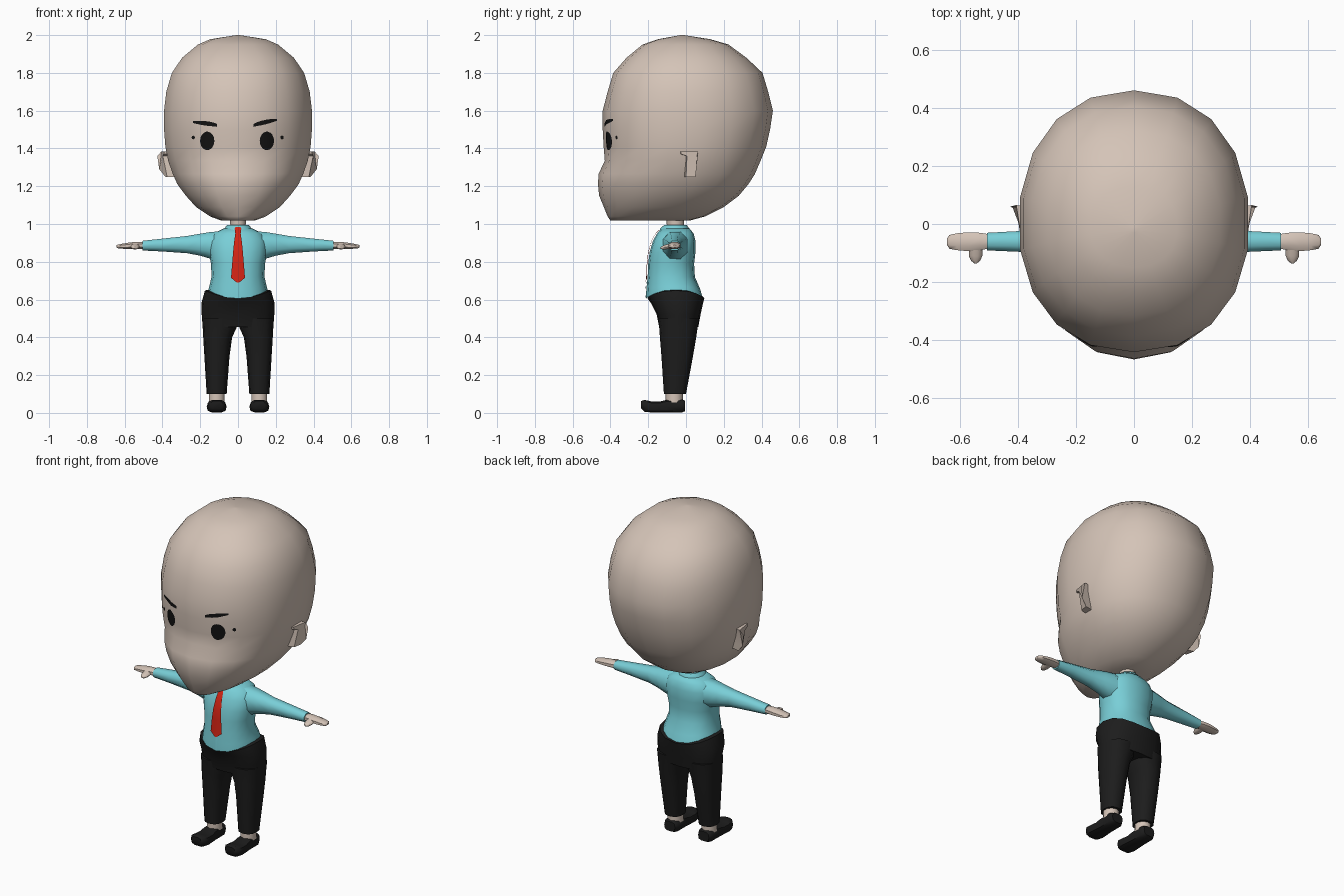
import bpy, bmesh, math
from mathutils import Vector
from mathutils.bvhtree import BVHTree


def material(name, rgb):
    m = bpy.data.materials.new(name)
    m.diffuse_color = (*rgb, 1)
    return m


SKIN = material("skin", (0.66, 0.55, 0.475))
SHIRT = material("shirt_blue", (0.19, 0.62, 0.68))
TIE = material("tie_red", (0.65, 0.018, 0.007))
CLOTH = material("trouser_black", (0.012, 0.012, 0.012))
INK = material("face_black", (0.006, 0.006, 0.006))


def finish(name, bm, mat, angle=50, fix=True):
    if fix:
        bmesh.ops.recalc_face_normals(bm, faces=bm.faces)
    me = bpy.data.meshes.new(name)
    bm.to_mesh(me)
    bm.free()
    for p in me.polygons:
        p.use_smooth = True
    me.set_sharp_from_angle(angle=math.radians(angle))
    me.materials.append(mat)
    ob = bpy.data.objects.new(name, me)
    bpy.context.collection.objects.link(ob)
    return ob


def loft(name, rings, mat, angle=50):
    """Skin a stack of equal rings and cap both ends."""
    bm = bmesh.new()
    vs = [[bm.verts.new(p) for p in r] for r in rings]
    n = len(vs[0])
    for a, b in zip(vs, vs[1:]):
        for i in range(n):
            j = (i + 1) % n
            bm.faces.new((a[i], a[j], b[j], b[i]))
    bm.faces.new(vs[0])
    bm.faces.new(vs[-1])
    return finish(name, bm, mat, angle)


def oval(n, power=2.0, phase=0.0):
    """Unit superellipse, starting at -y."""
    out = []
    for i in range(n):
        a = 2 * math.pi * (i + phase) / n
        s, c = math.sin(a), -math.cos(a)
        out.append((math.copysign(abs(s) ** (2 / power), s),
                    math.copysign(abs(c) ** (2 / power), c)))
    return out


def level(z, x0, x1, y0, y1, n, power=2.0, lift=0.0, yc=None):
    """Horizontal ring; lift raises its sides."""
    xc, hw = (x0 + x1) / 2, (x1 - x0) / 2
    yc = (y0 + y1) / 2 if yc is None else yc
    return [(xc + u * hw, yc + v * (y1 - yc if v > 0 else yc - y0), z + lift * u * u)
            for u, v in oval(n, power)]


# Head: z, half width, front, back, widest y
head_rows = [
    (1.018, 0.09, -0.40, 0.02, -0.22), (1.04, 0.15, -0.415, 0.10, -0.16),
    (1.09, 0.225, -0.435, 0.20, -0.10), (1.15, 0.28, -0.46, 0.28, -0.06),
    (1.21, 0.325, -0.466, 0.33, -0.03), (1.265, 0.35, -0.463, 0.365, -0.02),
    (1.335, 0.375, -0.43, 0.395, -0.01), (1.41, 0.39, -0.436, 0.425, -0.01),
    (1.50, 0.397, -0.441, 0.445, 0.0), (1.60, 0.397, -0.441, 0.46, 0.0),
    (1.70, 0.385, -0.415, 0.435, 0.0), (1.80, 0.355, -0.385, 0.405, 0.0),
    (1.88, 0.30, -0.315, 0.32, 0.0), (1.95, 0.215, -0.23, 0.225, 0.0),
    (1.978, 0.15, -0.15, 0.13, -0.01), (2.0, 0.01, -0.03, -0.01, -0.02)]
head = loft("head", [level(z, -w, w, f, b, 18, 2.2, 0, c)
                     for z, w, f, b, c in head_rows], SKIN, 70)

# Shirt body
torso_rows = [
    (0.605, 0.157, -0.212, 0.09, 0.045), (0.655, 0.152, -0.21, 0.075, 0.015),
    (0.72, 0.14, -0.203, 0.047, 0), (0.79, 0.143, -0.2, 0.043, 0),
    (0.85, 0.155, -0.193, 0.05, 0), (0.91, 0.155, -0.175, 0.05, 0),
    (0.95, 0.13, -0.153, 0.04, 0), (0.975, 0.08, -0.13, 0.02, 0)]
torso = loft("shirt_body", [level(z, -w, w, f, b, 16, 2.3, k)
                            for z, w, f, b, k in torso_rows], SHIRT, 60)

# Collar and neck
loft("collar", [level(0.962, -0.08, 0.08, -0.142, 0.02, 12),
                level(0.978, -0.072, 0.072, -0.135, 0.016, 12),
                level(0.995, -0.056, 0.056, -0.115, 0.004, 12)], SHIRT, 35)
loft("neck", [level(0.96, -0.042, 0.042, -0.1, -0.01, 10),
              level(1.06, -0.045, 0.045, -0.105, -0.01, 10)], SKIN)

# Trousers: hip block, then one tube per leg
hip_rows = [
    (0.455, 0.187, -0.142, 0.065, 0), (0.52, 0.192, -0.155, 0.077, 0),
    (0.58, 0.194, -0.185, 0.09, 0), (0.608, 0.175, -0.205, 0.097, 0.04),
    (0.613, 0.15, -0.19, 0.08, 0.04)]
loft("trouser_hips", [level(z, -w, w, f, b, 16, 2.4, k)
                      for z, w, f, b, k in hip_rows], CLOTH, 60)

leg_rows = [
    (0.50, 0.0, 0.189, -0.148, 0.07), (0.455, 0.006, 0.187, -0.142, 0.062),
    (0.40, 0.031, 0.184, -0.138, 0.054), (0.30, 0.045, 0.178, -0.13, 0.037),
    (0.10, 0.06, 0.166, -0.117, 0.0)]
# Shoe sections from heel to toe: y, half width, bottom, top
shoe_rows = [
    (-0.005, 0.036, 0.008, 0.066), (-0.025, 0.046, 0.0, 0.073),
    (-0.105, 0.046, 0.0, 0.07), (-0.14, 0.049, 0.002, 0.06),
    (-0.185, 0.053, 0.002, 0.062), (-0.22, 0.047, 0.004, 0.07),
    (-0.237, 0.032, 0.022, 0.064)]
# Sleeve and hand sections: x, bottom, top, front, back
sleeve_rows = [
    (0.09, 0.80, 0.968, -0.13, 0.02), (0.15, 0.812, 0.962, -0.125, 0.01),
    (0.20, 0.828, 0.953, -0.115, 0.0), (0.27, 0.842, 0.94, -0.105, -0.015),
    (0.40, 0.852, 0.925, -0.098, -0.022), (0.505, 0.858, 0.913, -0.093, -0.028)]
hand_rows = [
    (0.49, 0.866, 0.905, -0.085, -0.035), (0.53, 0.866, 0.907, -0.092, -0.028),
    (0.57, 0.866, 0.904, -0.096, -0.026), (0.61, 0.868, 0.897, -0.092, -0.03),
    (0.635, 0.871, 0.892, -0.087, -0.036), (0.643, 0.876, 0.888, -0.074, -0.048)]
# Thumb sections: y, half width, bottom, top
thumb_rows = [(-0.075, 0.024, 0.868, 0.9), (-0.11, 0.023, 0.865, 0.89),
              (-0.126, 0.016, 0.865, 0.884), (-0.136, 0.004, 0.869, 0.878)]
# Ear outline (y, z) and its flare in x
ear_outline = [(-0.028, 1.385, 0.39), (0.065, 1.385, 0.405), (0.06, 1.36, 0.427),
               (0.055, 1.29, 0.417), (0.05, 1.25, 0.385), (0.0, 1.25, 0.375),
               (0.005, 1.36, 0.398), (-0.025, 1.37, 0.393)]


def span_x(rows, s):
    return [[(s * x, (f + b) / 2 + u * (b - f) / 2, (lo + hi) / 2 + v * (hi - lo) / 2)
             for u, v in oval(8, 2.2, 0.5)] for x, lo, hi, f, b in rows]


def span_y(rows, xc, power):
    return [[(xc + u * w, y, (lo + hi) / 2 + v * (hi - lo) / 2)
             for u, v in oval(10, power, 0.5)] for y, w, lo, hi in rows]


for s, side in ((-1, "right"), (1, "left")):
    loft(side + "_trouser_leg",
         [level(z, *sorted((s * a, s * b)), f, k, 12, 2.4)
          for z, a, b, f, k in leg_rows], CLOTH)
    loft(side + "_ankle", [level(z, s * 0.113 - 0.044, s * 0.113 + 0.044,
                                 -0.108, -0.015, 10) for z in (0.05, 0.12)], SKIN)
    loft(side + "_shoe", span_y(shoe_rows, s * 0.113, 3.2), CLOTH)
    loft(side + "_sleeve", span_x(sleeve_rows, s), SHIRT, 60)
    loft(side + "_hand", span_x(hand_rows, s), SKIN)
    loft(side + "_thumb", span_y(thumb_rows, s * 0.545, 2.0), SKIN)
    loft(side + "_ear", [[(s * 0.335, y - 0.01, z) for y, z, x in ear_outline],
                         [(s * x, y, z) for y, z, x in ear_outline]], SKIN, 30)


def tree(ob):
    me = ob.data
    return BVHTree.FromPolygons([v.co for v in me.vertices],
                                [tuple(p.vertices) for p in me.polygons])


def decal(name, strip, target, mat, gap=0.004):
    """Thin patch of rows (z, x0, x1) laid on the front of a surface."""
    bm = bmesh.new()
    rows = []
    for (xa, za), (xb, zb) in strip:
        row = []
        for k in range(4):
            x, z = xa + (xb - xa) * k / 3, za + (zb - za) * k / 3
            hit = target.ray_cast(Vector((x, -2, z)), Vector((0, 1, 0)))[0]
            row.append(bm.verts.new((x, (hit.y if hit else -0.12) - gap, z)))
        rows.append(row)
    for a, b in zip(rows, rows[1:]):
        for k in range(3):
            f = bm.faces.new((a[k], a[k + 1], b[k + 1], b[k]))
            f.normal_update()
            if f.normal.y > 0:
                f.normal_flip()
    return finish(name, bm, mat, 60, False)


def blob(xc, zc, w, h, n=8):
    strip = []
    for i in range(n + 1):
        a = math.pi * (0.04 + 0.92 * i / n)
        z, d = zc + h * math.cos(a), w * math.sin(a)
        strip.append(((xc - d, z), (xc + d, z)))
    return strip


# Face paint: eyes, brows and lash marks
face = tree(head)
for s, side, ex, lash, inner, outer in (
        (-1, "right", -0.163, -0.237, -0.11, -0.238),
        (1, "left", 0.153, 0.233, 0.082, 0.207)):
    decal(side + "_eye", blob(ex, 1.44, 0.038, 0.049), face, INK)
    decal(side + "_lash", blob(lash, 1.458, 0.009, 0.01, 4), face, INK)
    brow = []
    for i in range(7):
        t = i / 6
        x = inner + (outer - inner) * t
        z = 1.522 + 0.03 * t ** 0.8 - (0.012 * t if s < 0 else 0)
        h = 0.004 + 0.008 * math.sin(math.pi * (0.15 + 0.8 * t))
        brow.append(((x, z - h), (x, z + h)))
    decal(side + "_brow", brow, face, INK)

# Tie and shirt placket
chest = tree(torso)
tie_rows = [(0.985, 0.012), (0.975, 0.018), (0.95, 0.014), (0.91, 0.02), (0.85, 0.026),
            (0.79, 0.031), (0.715, 0.037), (0.69, 0.006)]
decal("tie", [((-w, z), (w, z)) for z, w in tie_rows], chest, TIE, 0.009)
decal("placket", [((-0.01, z), (0.01, z)) for z in (0.72, 0.66, 0.61)], chest, SHIRT, 0.005)
